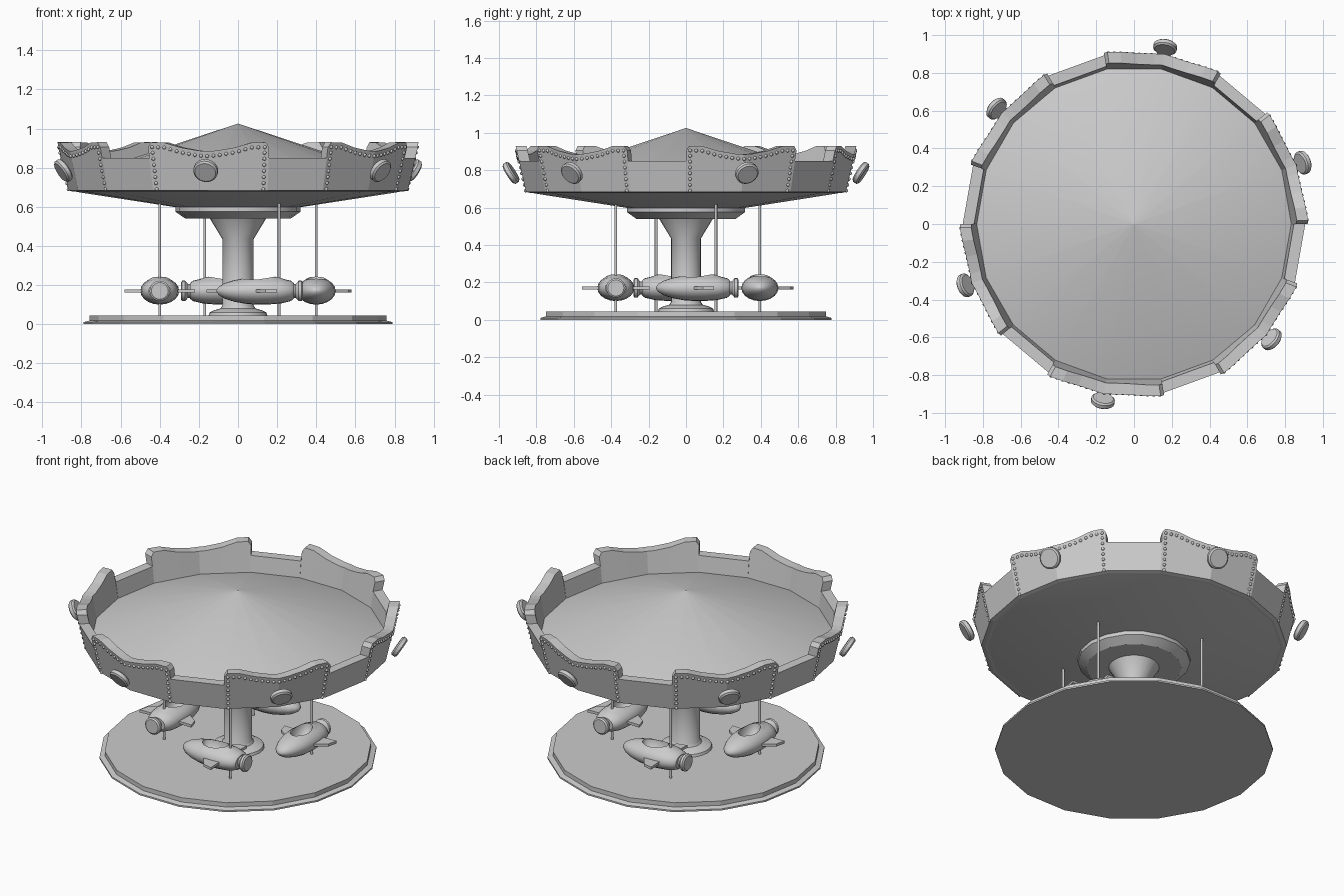
import bpy, bmesh, math
from mathutils import Matrix, Vector
from math import sin, cos, pi, radians

if "Cube" in bpy.data.objects:
    bpy.data.objects.remove(bpy.data.objects["Cube"], do_unlink=True)

grey = bpy.data.materials.new("plain_grey")
grey.use_nodes = True
grey.diffuse_color = (0.6, 0.6, 0.6, 1)
grey.node_tree.nodes["Principled BSDF"].inputs["Base Color"].default_value = (0.6, 0.6, 0.6, 1)
SIDES = 18


def add_object(name, mesh, matrix=Matrix()):
    ob = bpy.data.objects.new(name, mesh)
    ob.matrix_world = matrix
    bpy.context.collection.objects.link(ob)
    return ob


def finish(name, bm, smooth=None):
    """Turn a bmesh into an object, optionally smoothed below an angle."""
    bmesh.ops.remove_doubles(bm, verts=bm.verts, dist=1e-5)
    bmesh.ops.recalc_face_normals(bm, faces=bm.faces)
    mesh = bpy.data.meshes.new(name)
    bm.to_mesh(mesh)
    bm.free()
    mesh.materials.append(grey)
    ob = add_object(name, mesh)
    if smooth:
        bpy.ops.object.select_all(action='DESELECT')
        ob.select_set(True)
        bpy.context.view_layer.objects.active = ob
        bpy.ops.object.shade_smooth_by_angle(angle=radians(smooth))
    return ob


def lathe(profile, n=SIDES, matrix=Matrix(), bm=None):
    """Revolve (radius, height) points around z; ends are capped."""
    bm = bm or bmesh.new()
    rings = [[bm.verts.new(matrix @ Vector((r * cos(2 * pi * i / n), r * sin(2 * pi * i / n), z)))
              for i in range(n)] for r, z in profile]
    for a, b in zip(rings, rings[1:]):
        for i in range(n):
            j = (i + 1) % n
            bm.faces.new((a[i], a[j], b[j], b[i]))
    bm.faces.new(rings[0][::-1])
    bm.faces.new(rings[-1])
    return bm


# Floor and central column
finish("floor", lathe([(.79, 0), (.79, .01), (.76, .018), (.76, .045)]))
finish("column", lathe([(.15, .045), (.145, .06), (.12, .072), (.09, .08), (.08, .095),
                        (.08, .435), (.15, .55)], 24), 35)
finish("column_collar", lathe([(.27, .54), (.32, .575), (.32, .605), (.3, .61)]), 35)

# Canopy: shallow roof and underside
finish("roof", lathe([(.855, .72), (.835, .75), (.001, 1.025)]), 30)
finish("canopy_underside", lathe([(.3, .595), (.80, .672), (.855, .682)]), 30)
finish("lower_trim", lathe([(.845, .678), (.868, .684), (.872, .7), (.86, .702)]))


# Rim: points run along straight chords of the polygon
def rim_radius(z):
    return .87 + (z - .69) * .23


def rim_point(u, z, offset=0):
    """u counts polygon sides from angle zero."""
    k = math.floor(u)
    a, b = (Vector((cos(radians(20 * s)), sin(radians(20 * s)), 0)) for s in (k, k + 1))
    p = a.lerp(b, u - k) * (rim_radius(z) + offset)
    p.z = z
    return p


# One panel (two sides, scalloped top) followed by one low side
panel_top = [(0, .85), (0, .905), (.06, .93), (.28, .928), (.55, .903), (.85, .887), (1, .884),
             (1.15, .887), (1.45, .903), (1.72, .928), (1.94, .93), (2, .905), (2, .85)]
stations = [(u + 3 * k, z) for k in range(6) for u, z in panel_top]
bm = bmesh.new()
loops = [[bm.verts.new(p) for p in (rim_point(u, .69), rim_point(u, z),
                                    rim_point(u, z, -.06), rim_point(u, .73, -.05))]
         for u, z in stations]
for a, b in zip(loops, loops[1:] + loops[:1]):
    for i in range(3):
        bm.faces.new((a[i], b[i], b[i + 1], a[i + 1]))
bmesh.ops.remove_doubles(bm, verts=bm.verts, dist=1e-5)
bmesh.ops.dissolve_degenerate(bm, edges=bm.edges, dist=1e-5)
finish("canopy_rim", bm)


# Rivets along both ends and the top of each panel
def top_height(u):
    for (a, za), (b, zb) in zip(panel_top[1:], panel_top[2:-1]):
        if a <= u <= b:
            return za + (zb - za) * (u - a) / (b - a)


spots = [(u, .69 + .031 * i) for u in (.07, 1.93) for i in range(7)]
spots += [(.07 + 1.86 * i / 18, top_height(.07 + 1.86 * i / 18) - .025) for i in range(19)]
bm = bmesh.new()
for k in range(6):
    for u, z in spots:
        bmesh.ops.create_icosphere(bm, subdivisions=1, radius=.0105,
                                   matrix=Matrix.Translation(rim_point(u + 3 * k, z)))
finish("panel_rivets", bm, 60)

# Round lamps tilted outward in front of each panel
bm = bmesh.new()
for k in range(6):
    turn = Matrix.Rotation(radians(20 + 60 * k), 4, 'Z')
    place = turn @ Matrix.Translation((.95, 0, .785)) @ Matrix.Rotation(radians(122), 4, 'Y')
    lathe([(.054, -.018), (.063, -.01), (.063, .01), (.054, .018)], 20, place, bm)
finish("round_lamps", bm, 35)

# Rocket car body, nose along +x, origin on its pole
along_x = Matrix.Rotation(pi / 2, 4, 'Y')
body_shape = [(.04, -.075), (.052, -.06), (.064, -.01), (.069, .05), (.07, .11), (.066, .17),
              (.055, .23), (.039, .28), (.02, .31), (.004, .32)]
body = finish("rocket_body", lathe(body_shape, 20, Matrix.Diagonal((1, 1.42, 1, 1)) @ along_x))


def ellipsoid(name, centre, size):
    b = bmesh.new()
    bmesh.ops.create_uvsphere(b, u_segments=20, v_segments=12, radius=1,
                              matrix=Matrix.Translation(centre) @ Matrix.Diagonal((*size, 1)))
    return finish(name, b)


cowl = ellipsoid("cowl_helper", (.07, 0, .025), (.13, .072, .052))
cutter = ellipsoid("cockpit_cutter", (.105, 0, .075), (.085, .052, .085))
for tool, op in ((cowl, 'UNION'), (cutter, 'DIFFERENCE')):
    mod = body.modifiers.new(op, 'BOOLEAN')
    mod.object, mod.operation, mod.solver = tool, op, 'EXACT'
graph = bpy.context.evaluated_depsgraph_get()
carved = bpy.data.meshes.new_from_object(body.evaluated_get(graph))

# Wings and exhaust nozzle join the body
bm = bmesh.new()
bm.from_mesh(carved)
for ob in (body, cowl, cutter):
    bpy.data.objects.remove(ob, do_unlink=True)
for side in (-1, 1):
    outline = [(.13, .08), (.07, .165), (.01, .18), (.015, .08)]
    low, high = ([bm.verts.new((x, side * y, z)) for x, y in outline] for z in (-.008, .008))
    bm.faces.new(low)
    bm.faces.new(high)
    for i in range(4):
        j = (i + 1) % 4
        bm.faces.new((low[i], low[j], high[j], high[i]))
lathe([(.043, -.122), (.052, -.115), (.052, -.1), (.035, -.085), (.035, -.06)], 20, along_x, bm)
car = finish("rocket_car_1", bm, 35)

# Four cars on poles, all heading clockwise
poles = [(.21, -.375, 180), (.4, .16, 270), (-.17, .395, 0), (-.4, -.16, 90)]
for i, (x, y, heading) in enumerate(poles, 1):
    ob = car if i == 1 else add_object(f"rocket_car_{i}", car.data)
    ob.matrix_world = Matrix.Translation((x, y, .17)) @ Matrix.Rotation(radians(heading), 4, 'Z')
    finish(f"pole_{i}", lathe([(.0075, .04), (.0075, .65)], 10, Matrix.Translation((x, y, 0))), 40)
